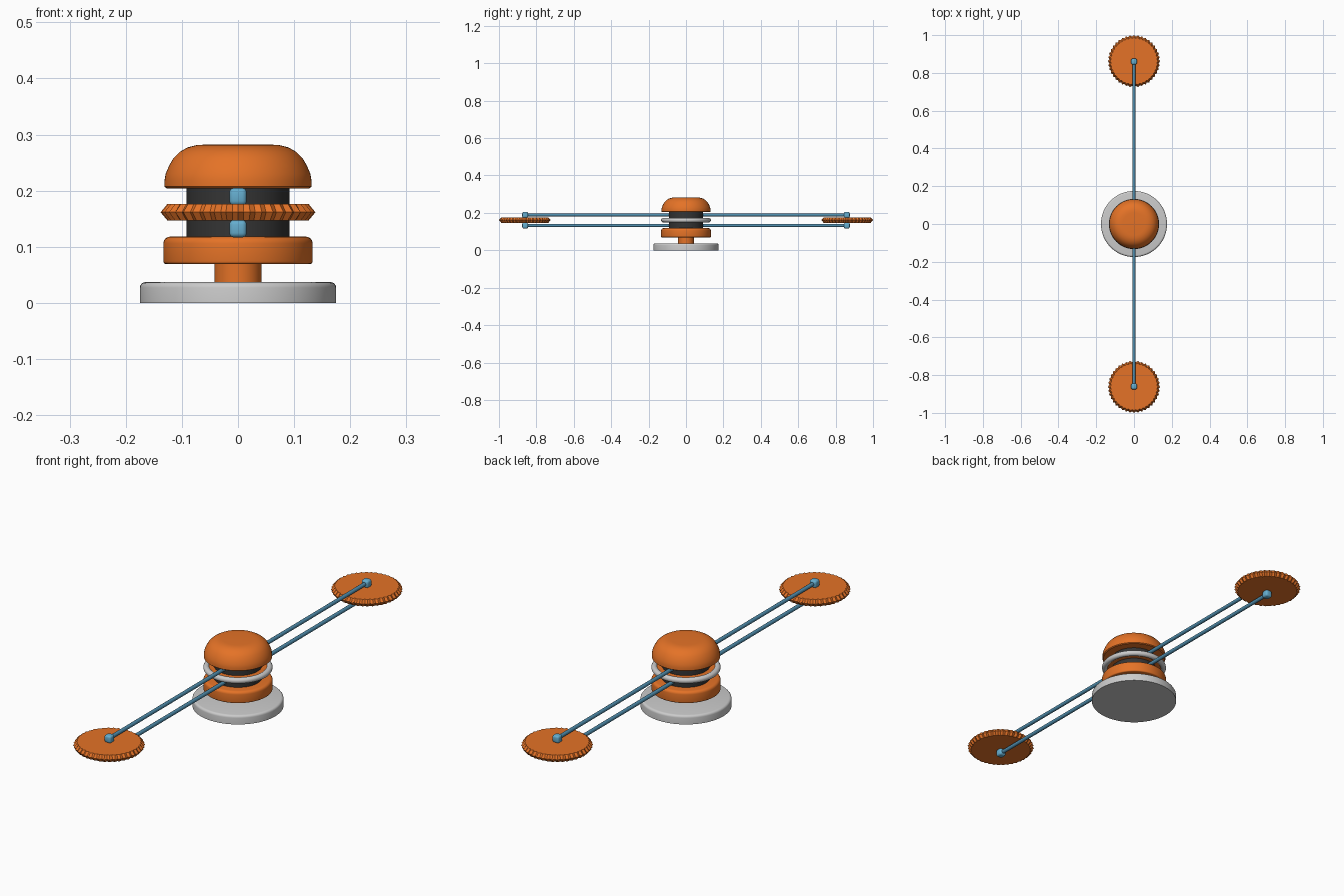
import bpy, bmesh, math

if "Cube" in bpy.data.objects:
    bpy.data.objects.remove(bpy.data.objects["Cube"])

def mat(name, col):
    m = bpy.data.materials.new(name)
    m.diffuse_color = (*col, 1)
    m.use_nodes = True
    m.node_tree.nodes["Principled BSDF"].inputs["Base Color"].default_value = m.diffuse_color
    return m

ORANGE = mat("orange", (0.78, 0.17, 0.02))
DARK = mat("dark", (0.035, 0.035, 0.035))
BLUE = mat("blue", (0.13, 0.42, 0.62))
STEEL = mat("rod_blue", (0.08, 0.27, 0.42))

def finish(name, bm, material=None, smooth=True):
    bmesh.ops.recalc_face_normals(bm, faces=bm.faces)
    me = bpy.data.meshes.new(name)
    bm.to_mesh(me)
    bm.free()
    ob = bpy.data.objects.new(name, me)
    bpy.context.collection.objects.link(ob)
    if material:
        me.materials.append(material)
    if smooth:
        bpy.ops.object.select_all(action='DESELECT')
        bpy.context.view_layer.objects.active = ob
        ob.select_set(True)
        bpy.ops.object.shade_smooth_by_angle(angle=math.radians(35))
    return ob

def lathe(name, profile, material=None, n=64):
    """Closed solid from (radius, z) points, bottom to top."""
    bm = bmesh.new()
    rings = [[bm.verts.new((r * math.cos(2 * math.pi * i / n), r * math.sin(2 * math.pi * i / n), z))
              for i in range(n)] for r, z in profile]
    for a, b in zip(rings, rings[1:]):
        for i in range(n):
            j = (i + 1) % n
            bm.faces.new((a[i], a[j], b[j], b[i]))
    bm.faces.new(rings[0])
    bm.faces.new(rings[-1])
    return finish(name, bm, material)

def rounded(r, z0, z1, b0, b1, seg=4):
    """Disc profile with rounded bottom and top rims."""
    q = [math.pi / 2 * k / seg for k in range(seg + 1)]
    low = [(r - b0 + b0 * math.sin(t), z0 + b0 - b0 * math.cos(t)) for t in q] if b0 else [(r, z0)]
    top = [(r - b1 + b1 * math.cos(t), z1 - b1 + b1 * math.sin(t)) for t in q] if b1 else [(r, z1)]
    return low + top

# Base, neck and hub stack
lathe("base", rounded(0.175, 0, 0.037, 0, 0.01))
lathe("neck", rounded(0.042, 0.035, 0.072, 0, 0), ORANGE)
lathe("lower_hub", rounded(0.133, 0.069, 0.118, 0.005, 0.012), ORANGE)
lathe("core", rounded(0.092, 0.116, 0.206, 0, 0), DARK)
lathe("middle_disc", rounded(0.122, 0.154, 0.168, 0, 0), ORANGE)
lathe("cap", [(0.127, 0.204), (0.131, 0.207), (0.131, 0.218), (0.129, 0.230), (0.123, 0.244),
              (0.115, 0.258), (0.104, 0.269), (0.090, 0.277), (0.074, 0.281), (0.06, 0.282)], ORANGE)

# Grey ring around the middle disc
lathe_ring = bmesh.new()
N, M = 64, 16
ring = [[lathe_ring.verts.new(((0.121 + 0.012 * math.cos(v)) * math.cos(u),
                               (0.121 + 0.012 * math.cos(v)) * math.sin(u), 0.161 + 0.012 * math.sin(v)))
         for v in (2 * math.pi * k / M for k in range(M))] for u in (2 * math.pi * k / N for k in range(N))]
for i in range(N):
    for k in range(M):
        a, b = ring[i], ring[(i + 1) % N]
        lathe_ring.faces.new((a[k], b[k], b[(k + 1) % M], a[(k + 1) % M]))
finish("grey_ring", lathe_ring)

def toothed_disc(name, y, teeth=40):
    bm = bmesh.new()
    n = teeth * 2
    rings = []
    for tip, root, z in ((0.126, 0.121, 0.147), (0.138, 0.131, 0.1615), (0.126, 0.121, 0.176)):
        rings.append([bm.verts.new(((root if i % 2 else tip) * math.cos(2 * math.pi * i / n),
                                    y + (root if i % 2 else tip) * math.sin(2 * math.pi * i / n), z))
                      for i in range(n)])
    for a, b in zip(rings, rings[1:]):
        for i in range(n):
            j = (i + 1) % n
            bm.faces.new((a[i], a[j], b[j], b[i]))
    bm.faces.new(rings[0])
    bm.faces.new(rings[-1])
    return finish(name, bm, ORANGE, smooth=False)

def knob(name, y, z):
    bm = bmesh.new()
    bmesh.ops.create_cube(bm, size=1)
    for v in bm.verts:
        v.co = (v.co.x * 0.031, y + v.co.y * 0.031, z + v.co.z * 0.031)
    bmesh.ops.bevel(bm, geom=bm.edges[:], offset=0.008, segments=3, profile=0.5, affect='EDGES')
    return finish(name, bm, BLUE)

# Toothed discs, end knobs and the two long rods
for side, s in (("front", -1), ("back", 1)):
    toothed_disc(side + "_toothed_disc", s * 0.862)
    for level, z in (("upper", 0.189), ("lower", 0.132)):
        knob(f"{side}_{level}_knob", s * 0.86, z)
for level, z in (("upper", 0.189), ("lower", 0.132)):
    rod = lathe(level + "_rod", [(0.008, -0.86), (0.008, 0.86)], STEEL, n=16)
    rod.rotation_euler.x = math.pi / 2
    rod.location.z = z
